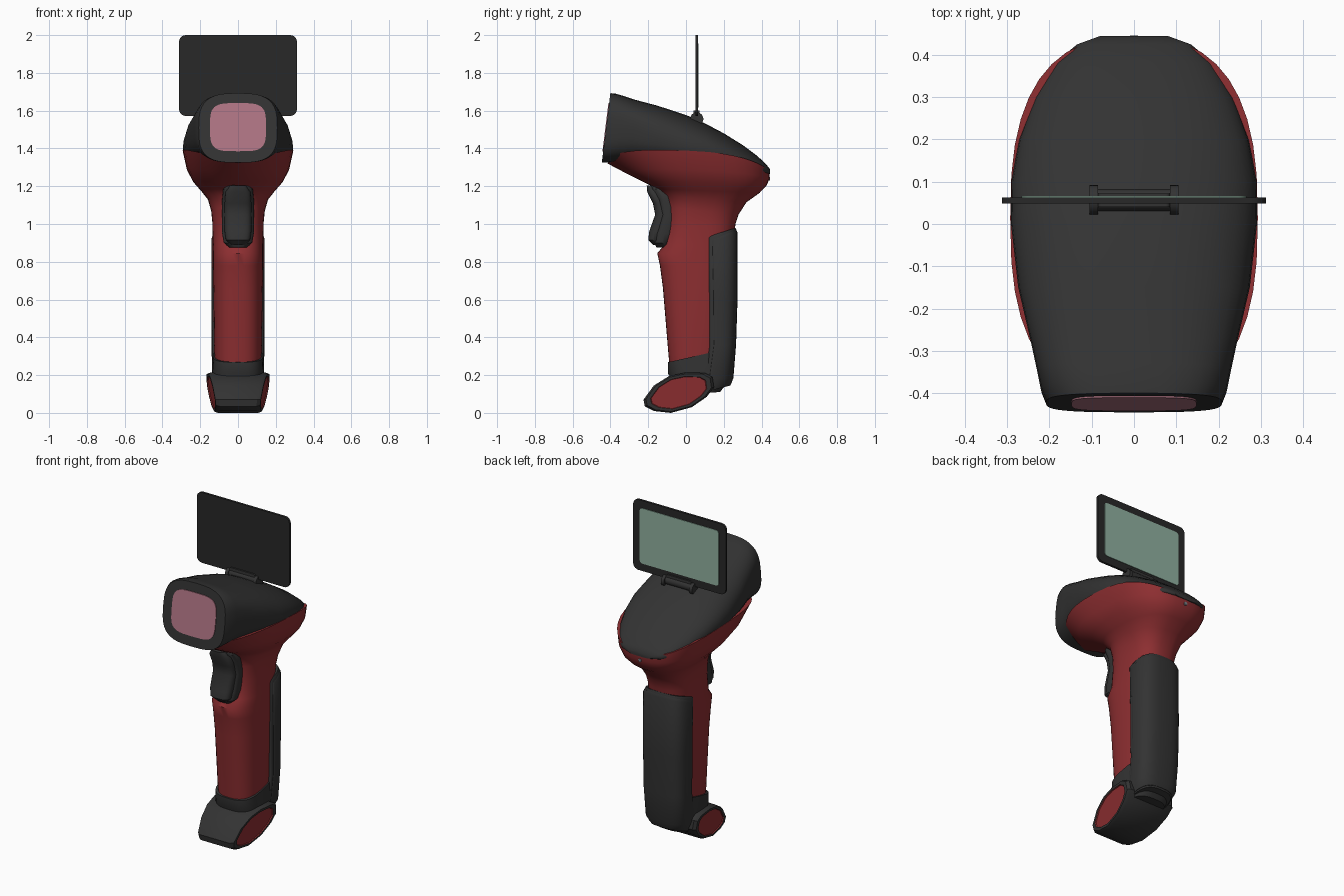
import bpy, bmesh, math
from mathutils import Vector

if "Cube" in bpy.data.objects:
    bpy.data.objects.remove(bpy.data.objects["Cube"])


def material(name, rgb):
    m = bpy.data.materials.new(name)
    m.diffuse_color = (*rgb, 1)
    m.use_nodes = True
    m.node_tree.nodes["Principled BSDF"].inputs["Base Color"].default_value = m.diffuse_color
    return m


DARK = material("dark grey plastic", (0.033, 0.033, 0.033))
BLACK = material("black frame", (0.021, 0.021, 0.021))
RED = material("red casing", (0.27, 0.028, 0.031))
PINK = material("pink scan window", (0.44, 0.18, 0.235))
GREEN = material("green display", (0.28, 0.44, 0.35))
GREY = material("grey pin", (0.2, 0.22, 0.25))


def loft(name, rings, mats, angle=38, rule=None):
    """Skin a list of equal-length point rings and cap both ends."""
    bm = bmesh.new()
    vs = [[bm.verts.new(p) for p in r] for r in rings]
    n = len(vs[0])
    for k, (a, b) in enumerate(zip(vs, vs[1:])):
        for i in range(n):
            j = (i + 1) % n
            f = bm.faces.new((a[i], a[j], b[j], b[i]))
            f.material_index = rule(k) if rule else 0
    for end, k in ((vs[0][::-1], -1), (vs[-1], len(rings) - 1)):
        f = bm.faces.new(end)
        f.material_index = rule(k) if rule else 0
    bmesh.ops.recalc_face_normals(bm, faces=bm.faces)
    me = bpy.data.meshes.new(name)
    bm.to_mesh(me)
    bm.free()
    ob = bpy.data.objects.new(name, me)
    bpy.context.collection.objects.link(ob)
    for m in mats:
        me.materials.append(m)
    bpy.ops.object.select_all(action='DESELECT')
    ob.select_set(True)
    bpy.context.view_layer.objects.active = ob
    bpy.ops.object.shade_smooth_by_angle(angle=math.radians(angle))
    return ob


def sup(t, n):
    """Point on a unit superellipse."""
    c, s = math.cos(t), math.sin(t)
    return (math.copysign(abs(c) ** (2 / n), c), math.copysign(abs(s) ** (2 / n), s))


def ring(yf, zf, yb, zb, w, lift=0.0, n=2.6, m=0.5, seg=40):
    """Tilted ring from a front point to a back point; lift raises its sides."""
    ym, pts = yf + (yb - yf) * m, []
    for i in range(seg):
        u, v = sup(2 * math.pi * i / seg, n)
        y = ym + u * ((yb - ym) if u > 0 else (ym - yf))
        z = zf + (zb - zf) * (y - yf) / (yb - yf) + lift * abs(v) ** (1 if u < 0 else 2)
        pts.append(Vector((w * v, y, z)))
    return pts


def section(y, w, zb, ze, zt, n, shear, seg=40):
    """Upright section of the head at y, sheared to follow the sloping nose."""
    pts = []
    for i in range(seg):
        t = 2 * math.pi * i / seg
        u, v = sup(t, n if math.sin(t) >= 0 else max(n, 3.2))
        z = ze + v * ((zt - ze) if v > 0 else (ze - zb))
        pts.append(Vector((w * u, y + shear * 0.123 * (z - 1.33), z)))
    return pts


def plate(name, hx, z0, z1, y0, y1, r, mat):
    """Upright rounded rectangular plate."""
    def outline(y):
        pts = []
        for q, (sx, z) in enumerate(((1, z1 - r), (-1, z1 - r), (-1, z0 + r), (1, z0 + r))):
            for k in range(6):
                a = math.pi / 2 * (q + k / 5)
                pts.append(Vector((sx * (hx - r) + r * math.cos(a), y, z + r * math.sin(a))))
        return pts
    return loft(name, [outline(y0), outline(y1)], [mat])


def rod(name, x0, x1, y, z, r, mat):
    circ = [(y + r * math.cos(i * math.pi / 12), z + r * math.sin(i * math.pi / 12)) for i in range(24)]
    return loft(name, [[Vector((x, *p)) for p in circ] for x in (x0, x1)], [mat])


# Red body: handle flaring into the underside of the head
loft("red_body", [ring(*a) for a in (
    (-.088, .26, .20, .30, .122),
    (-.092, .30, .21, .34, .126),
    (-.122, .66, .24, .66, .131),
    (-.138, .78, .25, .78, .134),
    (-.152, .845, .25, .84, .134),
    (-.115, .89, .25, .89, .134),
    (-.10, 1.0, .262, 1.0, .135),
    (-.10, 1.09, .278, 1.05, .142),
    (-.112, 1.15, .32, 1.115, .160),
    (-.15, 1.185, .39, 1.165, .195),
    (-.22, 1.22, .425, 1.20, .235, .01),
    (-.32, 1.27, .442, 1.24, .270, .03),
    (-.415, 1.32, .443, 1.28, .293, .088))], [RED], 50)

# Dark head shell with a sloping nose
loft("head_shell", [section(*a) for a in (
    (-.445, .208, 1.325, 1.51, 1.693, 3.0, 1),
    (-.415, .220, 1.325, 1.515, 1.690, 3.0, .95),
    (-.36, .230, 1.33, 1.515, 1.678, 2.9, .7),
    (-.29, .243, 1.33, 1.51, 1.66, 2.6, .3),
    (-.15, .274, 1.33, 1.46, 1.626, 2.4, 0),
    (0, .291, 1.33, 1.41, 1.577, 2.2, 0),
    (.1, .290, 1.33, 1.39, 1.533, 2.2, 0),
    (.2, .272, 1.31, 1.36, 1.48, 2.2, 0),
    (.3, .236, 1.28, 1.322, 1.418, 2.2, 0),
    (.38, .188, 1.265, 1.298, 1.358, 2.2, 0),
    (.425, .135, 1.265, 1.286, 1.315, 2.2, 0),
    (.445, .08, 1.265, 1.28, 1.29, 2.2, 0))], [DARK], 40)

# Scan window lying on the nose
loft("scan_window", [section(y, .148, 1.385, 1.512, 1.64, 4.0, 1) for y in (-.449, -.442)], [PINK])

# Trigger: wide base and narrower pad in front
loft("trigger_base", [ring(yf, z, yb, z, w, n=3) for z, yf, yb, w in (
    (.875, -.155, -.09, .045), (.90, -.17, -.085, .075), (.95, -.165, -.06, .084),
    (1.05, -.135, -.04, .085), (1.13, -.155, -.05, .084), (1.185, -.185, -.08, .078),
    (1.215, -.19, -.12, .05))], [DARK])
loft("trigger_pad", [ring(yf, z, yb, z, w, n=3) for z, yf, yb, w in (
    (.89, -.175, -.11, .04), (.915, -.20, -.11, .064), (.96, -.195, -.09, .071),
    (1.05, -.163, -.07, .072), (1.11, -.175, -.08, .071), (1.17, -.205, -.12, .066),
    (1.203, -.208, -.14, .042))], [DARK])

# Rear grip: rim and slightly raised pad
grip = ((.06, .10, .235, .145, .115), (.09, .17, .246, .175, .133), (.115, .35, .26, .35, .136),
        (.112, .62, .268, .62, .137), (.105, .92, .268, .965, .137), (.108, .93, .262, .98, .13))
loft("grip_rim", [ring(*g, n=3, m=.18) for g in grip], [DARK])
loft("grip_pad", [ring(yf + .02, zf + (.01 if zf < .5 else -.015), yb + .005, zb + (.01 if zf < .5 else -.012),
                       w + .004, n=3, m=.18) for yf, zf, yb, zb, w in grip], [DARK])

# Collar joining the handle to the foot
loft("collar", [ring(*a, n=3) for a in (
    (-.09, .10, .18, .11, .115), (-.085, .19, .235, .18, .134),
    (-.096, .21, .235, .23, .135), (-.096, .268, .20, .335, .132))], [DARK])

# Foot: tapered oval block with red side insets
foot = [(-.218, .035), (-.225, .07), (-.17, .145), (-.09, .195), (0, .214), (.10, .212), (.14, .19),
        (.148, .135), (.11, .085), (.03, .03), (-.08, 0), (-.17, .01)]


def foot_ring(side, scale, inward):
    pts = []
    for y, z in foot:
        y, z = -.04 + (y + .04) * scale, .105 + (z - .105) * scale
        pts.append(Vector((side * (.133 + .12 * z + .1 * y - inward), y, z)))
    return pts


steps = ((.78, .006), (.8, 0), (.93, 0), (1, .018))
loft("foot", [foot_ring(-1, *s) for s in steps] + [foot_ring(1, *s) for s in reversed(steps)],
     [DARK, RED], 30, lambda k: 1 if k in (-1, 0, 6, 7) else 0)

# Flip-up display and its hinge
plate("screen_frame", .312, 1.572, 2.0, .049, .063, .035, BLACK)
plate("screen_display", .266, 1.618, 1.955, .060, .066, .02, GREEN)
rod("hinge_barrel", -.09, .09, .057, 1.562, .026, DARK)
for side in (-1, 1):
    rod("hinge_cap", side * .085, side * .105, .057, 1.556, .035, DARK)
plate("hinge_bracket", .085, 1.53, 1.60, .04, .072, .01, DARK)

# Small rear pin
bpy.ops.mesh.primitive_cylinder_add(vertices=12, radius=.01, depth=.012,
                                    location=(0, .44, 1.24), rotation=(math.pi / 2, 0, 0))
bpy.context.object.name = "rear_pin"
bpy.context.object.data.materials.append(GREY)
